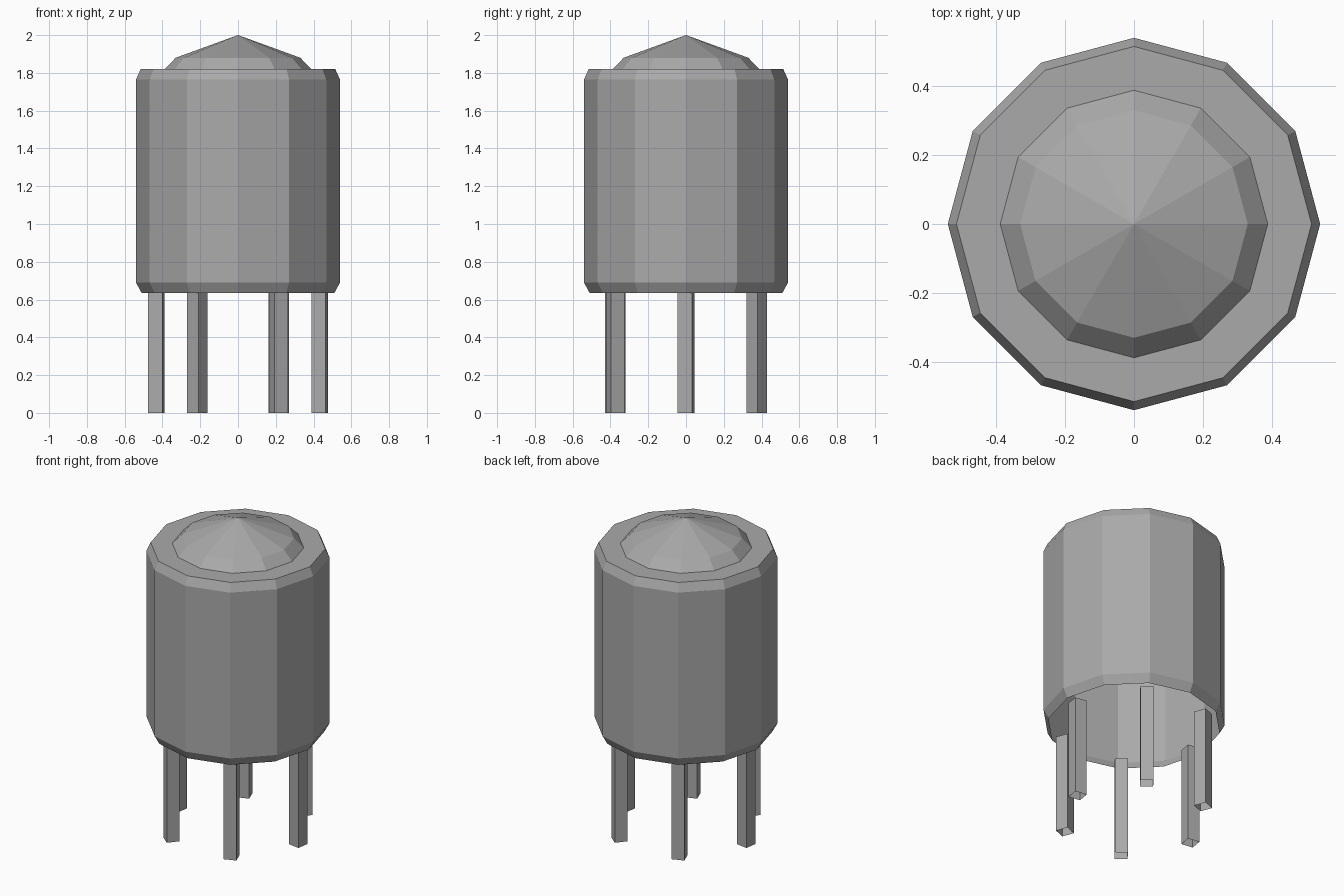
import bpy, bmesh, math
from mathutils import Vector

old = bpy.data.objects.get("Cube")
if old:
    bpy.data.objects.remove(old, do_unlink=True)

GREY = (0.4, 0.4, 0.4, 1.0)
metal = bpy.data.materials.new("plain_grey")
metal.use_nodes = True
metal.diffuse_color = GREY
metal.node_tree.nodes["Principled BSDF"].inputs["Base Color"].default_value = GREY


def lathe(name, profile, sides, turn=0.0, centre=(0, 0)):
    """Flat-faced shell around a vertical axis; a zero radius closes to a point."""
    bm = bmesh.new()
    rings = []
    for radius, z in profile:
        count = sides if radius > 0 else 1
        angles = [turn + math.tau * i / sides for i in range(count)]
        rings.append([bm.verts.new((centre[0] + radius * math.cos(a),
                                    centre[1] + radius * math.sin(a), z)) for a in angles])
    for low, high in zip(rings, rings[1:]):
        for i in range(sides):
            j = (i + 1) % sides
            if len(high) == 1:
                bm.faces.new((low[i], low[j], high[0]))
            else:
                bm.faces.new((low[i], low[j], high[j], high[i]))
    mesh = bpy.data.meshes.new(name)
    bm.to_mesh(mesh)
    bm.free()
    mesh.materials.append(metal)
    obj = bpy.data.objects.new(name, mesh)
    bpy.context.collection.objects.link(obj)
    return obj


# Tank shell, open underneath, with chamfered rims and a flat top
lathe("tank_body", [(0.51, 0.635), (0.54, 0.69), (0.54, 1.765), (0.515, 1.82), (0, 1.82)], 12)

# Shallow faceted lid
lathe("tank_lid", [(0.388, 1.82), (0.33, 1.88), (0, 2.0)], 12)

# Six square hollow legs, each turned slightly off the radial direction
LEG_SIDE = 0.077
for i in range(6):
    angle = i * math.tau / 6
    spot = (0.432 * math.cos(angle), 0.432 * math.sin(angle))
    turn = angle + math.radians(45 - 9)
    lathe(f"leg_{i + 1}", [(LEG_SIDE / math.sqrt(2), 0), (LEG_SIDE / math.sqrt(2), 0.637)],
          4, turn, spot)
